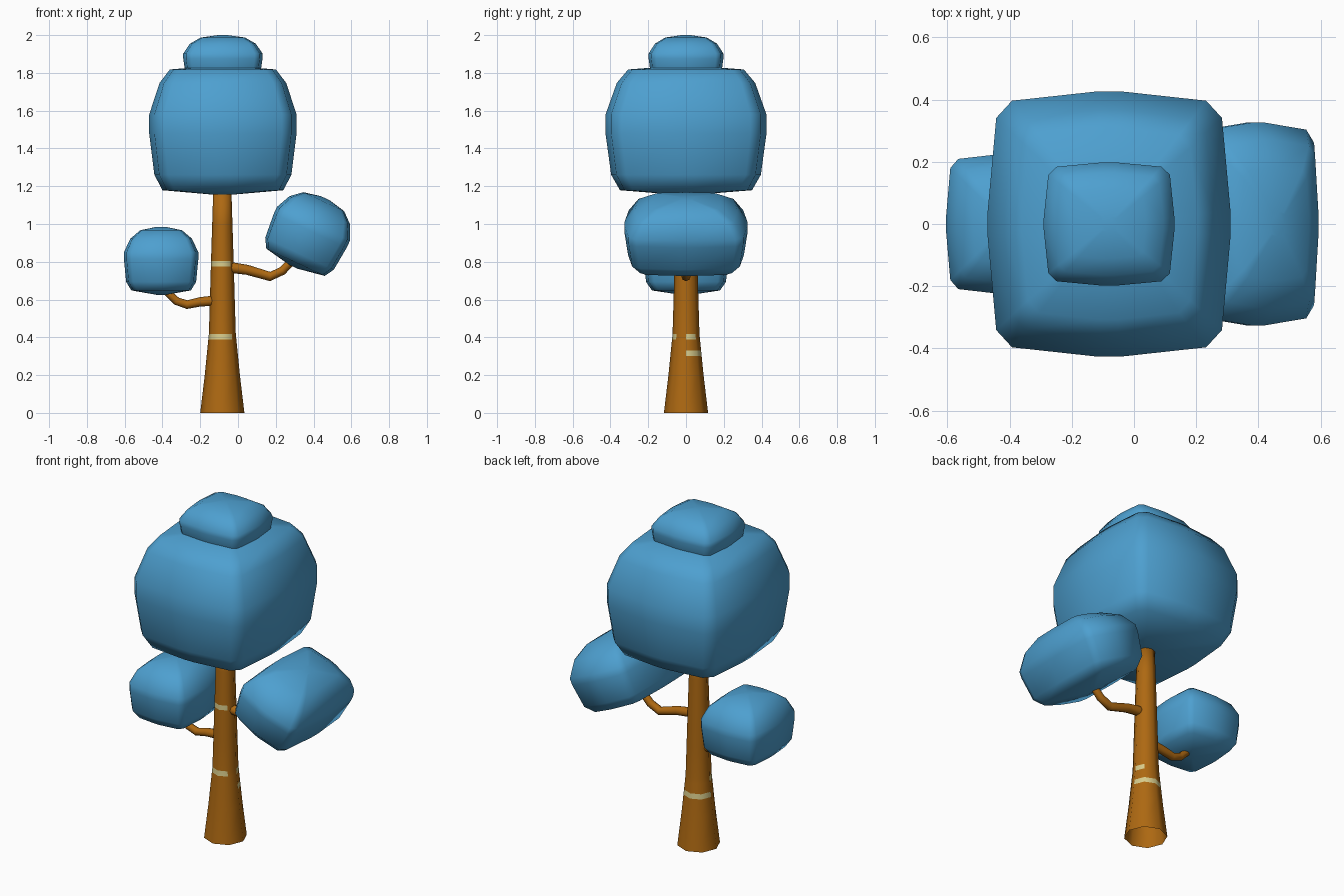
import bpy, bmesh, math
from mathutils import Vector

if "Cube" in bpy.data.objects:
    bpy.data.objects.remove(bpy.data.objects["Cube"])


def material(name, rgb):
    m = bpy.data.materials.new(name)
    m.diffuse_color = (*rgb, 1)
    m.use_nodes = True
    m.node_tree.nodes["Principled BSDF"].inputs["Base Color"].default_value = m.diffuse_color
    return m


BLUE = material("leaf blue", (0.075, 0.35, 0.63))
BROWN = material("bark brown", (0.42, 0.14, 0.006))
PALE = material("pale bark mark", (0.68, 0.60, 0.26))


def loft(name, rings, mats, caps=(True, True), rule=None):
    """Skin a list of closed rings; rule(face centre) picks the material."""
    bm = bmesh.new()
    rows = [[bm.verts.new(p) for p in ring] for ring in rings]
    n = len(rows[0])
    for a, b in zip(rows, rows[1:]):
        for i in range(n):
            j = (i + 1) % n
            bm.faces.new((a[i], a[j], b[j], b[i]))
    if caps[0]:
        bm.faces.new(rows[0][::-1])
    if caps[1]:
        bm.faces.new(rows[-1])
    for f in bm.faces:
        f.smooth = True
        if rule:
            f.material_index = rule(f.calc_center_median())
    me = bpy.data.meshes.new(name)
    bm.to_mesh(me)
    bm.free()
    for m in mats:
        me.materials.append(m)
    ob = bpy.data.objects.new(name, me)
    bpy.context.collection.objects.link(ob)
    return ob


# Rounded, bulging square outline, one quadrant turned four times
QUADRANT = [(1, 0.1), (0.93, 0.8), (0.8, 0.93), (0.1, 1)]
OUTLINE = []
for q in range(4):
    for x, y in QUADRANT:
        for _ in range(q):
            x, y = -y, x
        OUTLINE.append((x, y))

CROWN = [(-1, 0.12), (-0.93, 0.82), (-0.69, 0.93), (-0.05, 1), (0.25, 1),
         (0.74, 0.86), (0.95, 0.72), (1, 0.2)]
PUFF = [(-1, 0.12), (-0.87, 0.8), (-0.62, 0.94), (0.05, 1), (0.25, 1),
        (0.65, 0.83), (0.9, 0.56), (1, 0.12)]


def foliage(name, centre, half, profile, tilt=0):
    rings = [[(x * s * half[0], y * s * half[1], t * half[2]) for x, y in OUTLINE]
             for t, s in profile]
    ob = loft(name, rings, [BLUE])
    ob.location = centre
    ob.rotation_euler.y = math.radians(tilt)


foliage("main_crown", (-0.08, 0, 1.495), (0.39, 0.426, 0.34), CROWN)
foliage("top_crown", (-0.08, 0, 1.87), (0.21, 0.198, 0.13), PUFF)
foliage("left_foliage", (-0.407, 0, 0.805), (0.197, 0.225, 0.18), PUFF)
foliage("right_foliage", (0.378, 0, 0.955), (0.213, 0.326, 0.2), PUFF, 25)

# Trunk: eight sides, flared foot, with marks as coloured faces
TX = -0.083
SHAPE = [(0, 0.117), (0.2, 0.093), (0.42, 0.071), (0.8, 0.06), (1.18, 0.048)]


def radius(z):
    for (z0, r0), (z1, r1) in zip(SHAPE, SHAPE[1:]):
        if z <= z1:
            return r0 + (r1 - r0) * (z - z0) / (z1 - z0)
    return SHAPE[-1][1]


def bark(c):
    a = math.degrees(math.atan2(c.y, c.x - TX))
    low = 0.30 < c.z < 0.33 and a > 0
    mid = 0.388 < c.z < 0.418 and (a < -45 or 0 < a < 45)
    high = 0.776 < c.z < 0.804 and a < -45
    return 1 if low or mid or high else 0


levels = [0, 0.2, 0.30, 0.33, 0.388, 0.418, 0.6, 0.776, 0.804, 1.0, 1.18]
rings = [[(TX + radius(z) * math.cos(i * math.pi / 4),
           radius(z) * math.sin(i * math.pi / 4), z) for i in range(8)]
         for z in levels]
loft("trunk", rings, [BROWN, PALE], (False, True), bark)


# Branches: tapered bent tubes in the y = 0 plane
def branch(name, path, r0, r1):
    pts = [Vector((x, 0, z)) for x, z in path]
    rings = []
    for k, p in enumerate(pts):
        d = (pts[min(k + 1, len(pts) - 1)] - pts[max(k - 1, 0)]).normalized()
        side = Vector((0, 1, 0))
        up = d.cross(side)
        r = r0 + (r1 - r0) * k / (len(pts) - 1)
        rings.append([p + r * (math.cos(i * math.pi / 4) * side
                               + math.sin(i * math.pi / 4) * up) for i in range(8)])
    ob = loft(name, rings, [BROWN])
    bm = bmesh.new()
    bm.from_mesh(ob.data)
    bmesh.ops.recalc_face_normals(bm, faces=bm.faces)
    bm.to_mesh(ob.data)
    bm.free()


branch("right_branch", [(-0.07, 0.768), (-0.02, 0.767), (0.05, 0.757), (0.17, 0.722),
                        (0.235, 0.752), (0.29, 0.81), (0.31, 0.85)], 0.03, 0.019)
branch("left_branch", [(-0.09, 0.595), (-0.15, 0.592), (-0.2, 0.588), (-0.27, 0.573),
                       (-0.325, 0.592), (-0.37, 0.635), (-0.38, 0.67)], 0.028, 0.018)
